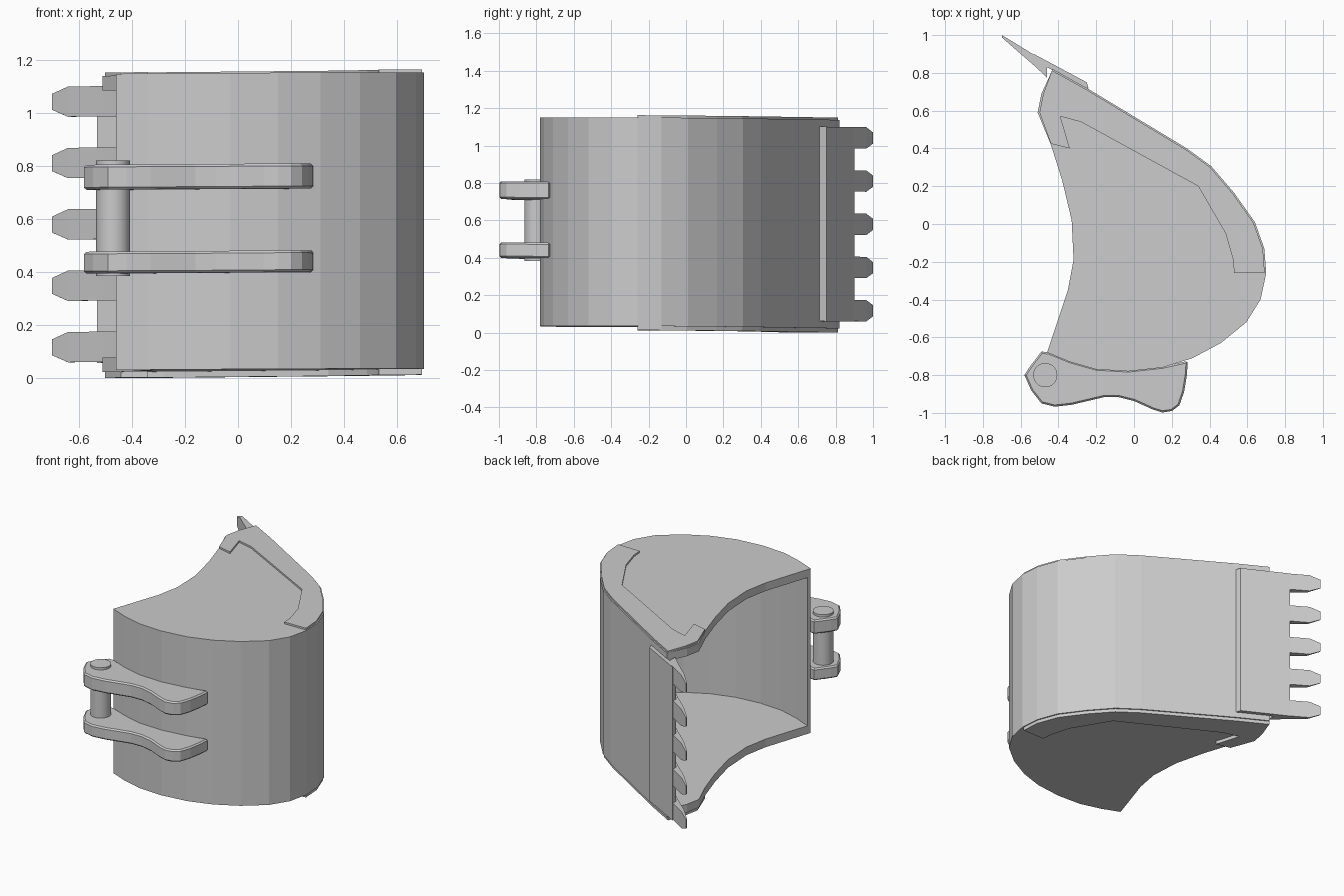
import bpy, bmesh
from mathutils import Vector

if "Cube" in bpy.data.objects:
    bpy.data.objects.remove(bpy.data.objects["Cube"])


def make(name, bm):
    # the whole bucket leans very slightly
    for v in bm.verts:
        v.co.z += 0.006 * (v.co.x - v.co.y)
    bmesh.ops.recalc_face_normals(bm, faces=bm.faces)
    me = bpy.data.meshes.new(name)
    bm.to_mesh(me)
    bm.free()
    ob = bpy.data.objects.new(name, me)
    bpy.context.collection.objects.link(ob)
    return ob


def prism(name, pts, z0, z1):
    bm = bmesh.new()
    lo = [bm.verts.new((x, y, z0)) for x, y in pts]
    hi = [bm.verts.new((x, y, z1)) for x, y in pts]
    bm.faces.new(lo)
    bm.faces.new(hi)
    n = len(pts)
    for i in range(n):
        j = (i + 1) % n
        bm.faces.new((lo[i], lo[j], hi[j], hi[i]))
    return make(name, bm)


def offset(pts, d):
    """Shift an open path sideways (to its right) by d."""
    p = [Vector(q) for q in pts]
    out = []
    for i, q in enumerate(p):
        dirs = []
        if i > 0:
            dirs.append((q - p[i - 1]).normalized())
        if i < len(p) - 1:
            dirs.append((p[i + 1] - q).normalized())
        t = sum(dirs, Vector((0, 0))).normalized()
        out.append(q + Vector((t.y, -t.x)) * d)
    return out


# Bucket profile: curved back, from cutting tip round to the hinge edge
back = [(-0.43, 0.82), (-0.25, 0.72), (0.28, 0.40), (0.41, 0.305), (0.53, 0.165),
        (0.64, 0.01), (0.69, -0.13), (0.70, -0.26), (0.67, -0.40), (0.595, -0.52),
        (0.46, -0.63), (0.31, -0.71), (0.15, -0.76), (-0.03, -0.78), (-0.20, -0.77),
        (-0.34, -0.73), (-0.46, -0.68)]
mouth = [(-0.35, -0.35), (-0.32, -0.19), (-0.33, 0.02), (-0.38, 0.23),
         (-0.44, 0.42), (-0.51, 0.59), (-0.49, 0.69)]
Z0, Z1 = 0.03, 1.145
body = prism("bucket_body", back + mouth, Z0, Z1)

# Hollow out the inside through the mouth
inner = offset(back, 0.025)
start = inner[0] + (inner[0] - inner[1]).normalized() * 0.12
end = inner[-1] + (inner[-1] - inner[-2]).normalized() * 0.12
cutter = prism("cavity_cutter", [start] + inner + [end], Z0 + 0.055, Z1 - 0.055)
mod = body.modifiers.new("hollow", 'BOOLEAN')
mod.operation = 'DIFFERENCE'
mod.solver = 'EXACT'
mod.object = cutter
bpy.context.view_layer.objects.active = body
bpy.ops.object.modifier_apply(modifier=mod.name)
cutter.hide_render = True
bpy.data.objects.remove(cutter)

# Raised wear plates on both sides
wear = [tuple(q) for q in offset(back[:8], 0.008)]
wear += [(0.53, -0.26), (0.525, -0.19), (0.485, -0.05), (0.34, 0.20), (-0.28, 0.54),
         (-0.39, 0.57), (-0.34, 0.40), (-0.44, 0.425), (-0.50, 0.59), (-0.48, 0.69)]
prism("wear_plate_bottom", wear, 0.008, Z0 + 0.005)
prism("wear_plate_top", wear, Z1 - 0.005, 1.157)

# Cutting blade along the lip
prism("cutting_blade", [(-0.53, 0.90), (-0.25, 0.75), (-0.24, 0.715),
                        (-0.43, 0.815), (-0.53, 0.865)], 0.067, 1.107)

# Teeth: sections of (x, inner y, outer y, half width)
sections = [(-0.46, 0.775, 0.855, 0.057), (-0.53, 0.84, 0.896, 0.057),
            (-0.64, 0.935, 0.964, 0.057), (-0.70, 0.988, 1.0, 0.030)]
for i in range(5):
    zc = 0.127 + i * 0.231
    bm = bmesh.new()
    rings = [[bm.verts.new(c) for c in ((x, a, zc - h), (x, b, zc - h),
                                        (x, b, zc + h), (x, a, zc + h))]
             for x, a, b, h in sections]
    bm.faces.new(rings[0])
    bm.faces.new(rings[-1])
    for r, s in zip(rings, rings[1:]):
        for k in range(4):
            m = (k + 1) % 4
            bm.faces.new((r[k], r[m], s[m], s[k]))
    make(f"tooth_{i + 1}", bm)

# Mounting brackets
ear = [(-0.49, -0.675), (-0.555, -0.76), (-0.58, -0.80), (-0.545, -0.88), (-0.49, -0.95),
       (-0.42, -0.967), (-0.33, -0.957), (-0.16, -0.917), (-0.08, -0.917), (0.0, -0.937),
       (0.10, -0.982), (0.15, -0.998), (0.20, -0.99), (0.24, -0.96), (0.265, -0.89),
       (0.28, -0.80), (0.285, -0.725), (0.15, -0.755), (-0.03, -0.775), (-0.20, -0.765),
       (-0.34, -0.725), (-0.45, -0.68)]
for name, z0, z1 in (("bracket_lower", 0.393, 0.475), ("bracket_upper", 0.708, 0.802)):
    ob = prism(name, ear, z0, z1)
    bev = ob.modifiers.new("edge", 'BEVEL')
    bev.width = 0.009
    bev.segments = 1
    bev.limit_method = 'ANGLE'
    bev.angle_limit = 1.05

# Pin joining the brackets
bpy.ops.mesh.primitive_cylinder_add(vertices=32, radius=0.064, depth=0.435,
                                    location=(-0.47, -0.80, 0.602))
bpy.context.object.name = "hinge_pin"
bpy.ops.object.shade_smooth_by_angle()
